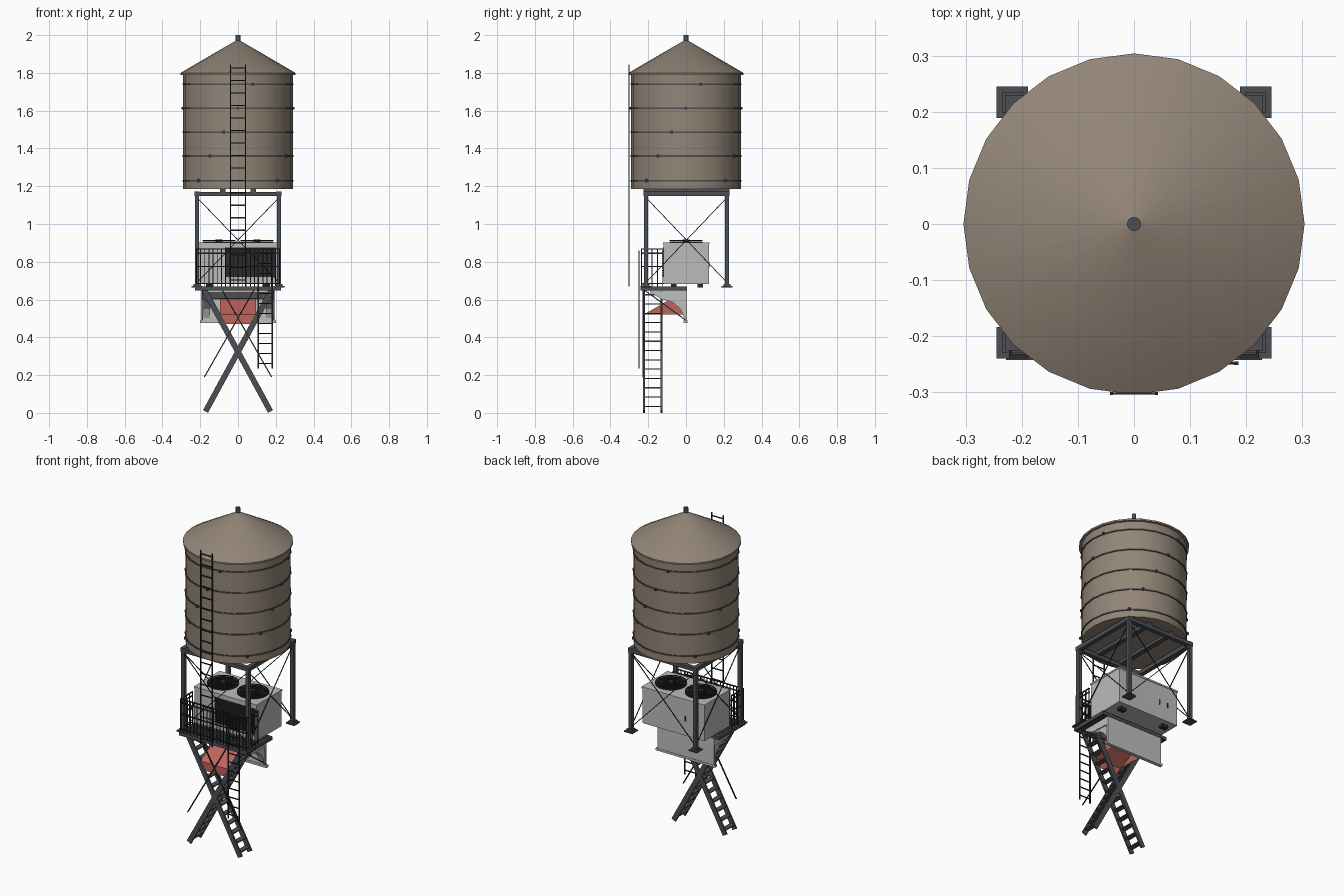
import bpy, bmesh, math
from mathutils import Vector, Matrix

if "Cube" in bpy.data.objects:
    bpy.data.objects.remove(bpy.data.objects["Cube"])


def material(name, r, g, b):
    m = bpy.data.materials.new(name)
    m.diffuse_color = (r, g, b, 1)
    m.use_nodes = True
    m.node_tree.nodes["Principled BSDF"].inputs["Base Color"].default_value = m.diffuse_color
    return m


WOOD = material("weathered_wood", 0.29, 0.235, 0.185)
METAL = material("dark_metal", 0.075, 0.078, 0.085)
IRON = material("black_iron", 0.025, 0.025, 0.028)
LIGHT = material("light_grey", 0.5, 0.5, 0.5)
STONE = material("pale_stone", 0.52, 0.53, 0.5)
RED = material("red_canvas", 0.52, 0.13, 0.11)


def finish(bm, name, mat, smooth=False):
    bmesh.ops.recalc_face_normals(bm, faces=bm.faces)
    me = bpy.data.meshes.new(name)
    bm.to_mesh(me)
    bm.free()
    me.materials.append(mat)
    if smooth:
        me.shade_smooth()
        me.set_sharp_from_angle(angle=math.radians(35))
    ob = bpy.data.objects.new(name, me)
    bpy.context.collection.objects.link(ob)
    return ob


def box(bm, x0, x1, y0, y1, z0, z1):
    m = Matrix.Translation(((x0 + x1) / 2, (y0 + y1) / 2, (z0 + z1) / 2))
    bmesh.ops.create_cube(bm, size=1, matrix=m @ Matrix.Diagonal((x1 - x0, y1 - y0, z1 - z0, 1)))


def beam(bm, p, q, w, h=None):
    p, q = Vector(p), Vector(q)
    d = q - p
    rot = d.to_track_quat('Z', 'Y').to_matrix().to_4x4()
    m = Matrix.Translation((p + q) / 2) @ rot @ Matrix.Diagonal((w, h or w, d.length, 1))
    bmesh.ops.create_cube(bm, size=1, matrix=m)


def cyl(bm, x, y, z0, z1, r0, r1=None, n=24):
    bmesh.ops.create_cone(bm, cap_ends=True, segments=n, radius1=r0, radius2=r0 if r1 is None else r1,
                          depth=z1 - z0, matrix=Matrix.Translation((x, y, (z0 + z1) / 2)))


def extrude_x(bm, profile, x0, x1):
    f = bm.faces.new([bm.verts.new((x0, y, z)) for y, z in profile])
    g = bmesh.ops.extrude_face_region(bm, geom=[f])["geom"]
    bmesh.ops.translate(bm, vec=(x1 - x0, 0, 0), verts=[v for v in g if isinstance(v, bmesh.types.BMVert)])


def ladder(name, x0, x1, y, z0, z1, step, t):
    bm = bmesh.new()
    for x in (x0, x1):
        box(bm, x - t, x + t, y - 0.003, y + 0.003, z0, z1)
    z = z0 + step * 0.5
    while z < z1:
        box(bm, x0, x1, y - 0.002, y + 0.002, z - 0.003, z + 0.003)
        z += step
    finish(bm, name, IRON)


# Tank, roof and finial
bm = bmesh.new()
cyl(bm, 0, 0, 1.185, 1.798, 0.29)
finish(bm, "tank_wall", WOOD, True)
bm = bmesh.new()
cyl(bm, 0, 0, 1.79, 1.80, 0.304)
cyl(bm, 0, 0, 1.80, 1.975, 0.304, 0.004)
finish(bm, "tank_roof", WOOD, True)
bm = bmesh.new()
cyl(bm, 0, 0, 1.96, 2.0, 0.0125, n=12)
finish(bm, "roof_finial", METAL, True)

# Hoops with tightening lugs
bm = bmesh.new()
for i, z in enumerate((1.23, 1.36, 1.487, 1.613, 1.74)):
    cyl(bm, 0, 0, z - 0.004, z + 0.004, 0.2945)
    for k in range(4):
        a = math.radians(45 + 90 * k + 15 * i)
        x, y = 0.294 * math.cos(a), 0.294 * math.sin(a)
        box(bm, x - 0.006, x + 0.006, y - 0.006, y + 0.006, z - 0.007, z + 0.007)
finish(bm, "tank_hoops", METAL)

# Support frame: posts, base plates, ring beams, joists
PX, YF, YB = 0.217, -0.212, 0.217
bm = bmesh.new()
for x in (-PX, PX):
    for y in (YF, YB):
        box(bm, x - 0.011, x + 0.011, y - 0.011, y + 0.011, 0.67, 1.15)
        box(bm, x - 0.028, x + 0.028, y - 0.028, y + 0.028, 0.665, 0.672)
        box(bm, x - 0.018, x + 0.018, y - 0.018, y + 0.018, 0.672, 0.682)
    box(bm, x - 0.013, x + 0.013, -0.225, 0.23, 1.147, 1.172)
for y in (YF, YB):
    box(bm, -0.23, 0.23, y - 0.013, y + 0.013, 1.147, 1.17)
for x in (-0.08, 0.08):
    box(bm, x - 0.015, x + 0.015, -0.225, 0.23, 1.165, 1.187)
finish(bm, "support_frame", METAL)

# Cross bracing on all four sides
bm = bmesh.new()
corners = [(-PX, YF), (PX, YF), (PX, YB), (-PX, YB)]
for a, b in zip(corners, corners[1:] + corners[:1]):
    beam(bm, (*a, 0.69), (*b, 1.14), 0.004)
    beam(bm, (*b, 0.69), (*a, 1.14), 0.004)
finish(bm, "brace_rods", IRON)

# Cooling unit
bm = bmesh.new()
box(bm, -0.208, 0.208, -0.12, 0.122, 0.682, 0.893)
box(bm, -0.211, 0.211, -0.123, 0.125, 0.893, 0.903)
finish(bm, "cooler_case", LIGHT)
bm = bmesh.new()
for x in (-0.15, 0.15):
    for y in (-0.08, 0.06):
        box(bm, x - 0.02, x + 0.02, y, y + 0.03, 0.665, 0.683)
for x in (-0.08, -0.14):
    box(bm, x - 0.004, x + 0.004, 0.12, 0.125, 0.77, 0.80)
box(bm, -0.07, 0.2, -0.122, -0.119, 0.72, 0.875)
for i in range(12):
    z = 0.727 + i * 0.0125
    box(bm, -0.068, 0.198, -0.128, -0.12, z, z + 0.005)
finish(bm, "cooler_feet_and_louvres", IRON)

# Fan guards: dark well, concentric rings, spokes, hub
bm = bmesh.new()
for x in (-0.1, 0.1):
    cyl(bm, x, 0, 0.902, 0.906, 0.088)
    cyl(bm, x, 0, 0.905, 0.919, 0.018, n=12)
    for r in (0.035, 0.052, 0.069, 0.086):
        pts = [Vector((x + r * math.cos(k * math.pi / 12), r * math.sin(k * math.pi / 12), 0.913)) for k in range(24)]
        for k in range(24):
            beam(bm, pts[k - 1], pts[k], 0.004)
    for k in range(4):
        a = k * math.pi / 4
        d = Vector((math.cos(a), math.sin(a), 0)) * 0.086
        c = Vector((x, 0, 0.911))
        beam(bm, c - d, c + d, 0.005)
finish(bm, "fan_guards", IRON)

# Balcony floor: frame and slats
bm = bmesh.new()
for x in (-0.222, 0.222):
    box(bm, x - 0.006, x + 0.006, -0.242, 0.005, 0.648, 0.668)
for y in (-0.236, 0.0):
    box(bm, -0.228, 0.228, y - 0.006, y + 0.006, 0.648, 0.668)
for i in range(11):
    y = -0.225 + i * 0.02
    box(bm, -0.22, 0.22, y, y + 0.013, 0.655, 0.665)
for x in (-0.19, 0.19):
    beam(bm, (x, -0.22, 0.65), (x, 0, 0.49), 0.006)
finish(bm, "balcony_floor", METAL)

# Balcony railing, front and both returns
bm = bmesh.new()
for z in (0.685, 0.775, 0.845, 0.868):
    box(bm, -0.222, 0.222, -0.238, -0.232, z - 0.003, z + 0.003)
    for x in (-0.22, 0.22):
        box(bm, x - 0.003, x + 0.003, -0.235, -0.12, z - 0.003, z + 0.003)
for i in range(21):
    x = -0.22 + i * 0.022
    box(bm, x - 0.002, x + 0.002, -0.237, -0.233, 0.665, 0.868)
for x in (-0.22, 0.22):
    for i in range(5):
        y = -0.235 + i * 0.028
        box(bm, x - 0.0025, x + 0.0025, y - 0.0025, y + 0.0025, 0.665, 0.868)
finish(bm, "balcony_railing", IRON)

# Wall panel, cornice and coved side brackets
bm = bmesh.new()
box(bm, -0.19, 0.19, -0.008, 0.004, 0.478, 0.65)
box(bm, -0.2, 0.2, -0.014, 0.007, 0.475, 0.488)
extrude_x(bm, [(0, 0.648), (-0.19, 0.648), (-0.19, 0.637), (-0.13, 0.605), (0, 0.6)], -0.19, 0.19)
cove = [(0, 0.645), (-0.18, 0.645), (-0.18, 0.633), (-0.13, 0.602), (-0.07, 0.585), (-0.03, 0.55), (0, 0.485)]
for x in (-0.165, 0.165):
    extrude_x(bm, cove, x - 0.018, x + 0.018)
finish(bm, "wall_cornice", STONE)

# Awning: sloped sheet with gusset sides and hanging valance
bm = bmesh.new()
L, R = [[bm.verts.new((x, y, z)) for y, z in ((-0.225, 0.47), (-0.225, 0.52), (-0.008, 0.645), (-0.008, 0.52))]
        for x in (-0.095, 0.095)]
for f in ((L[0], R[0], R[1], L[1]), (L[1], R[1], R[2], L[2]), L[1:], R[1:]):
    bm.faces.new(f)
finish(bm, "awning", RED)

# Two crossing stair flights with handrails
for s, name in ((1, "stair_up_right"), (-1, "stair_up_left")):
    bm = bmesh.new()
    for y in (-0.222, -0.13):
        beam(bm, (-0.172 * s, y, 0.0075), (0.178 * s, y, 0.65), 0.009, 0.03)
    for i in range(13):
        t = (i + 0.5) / 13
        x, z = (-0.172 + 0.35 * t) * s, 0.01 + 0.64 * t
        box(bm, x - 0.016, x + 0.016, -0.222, -0.13, z - 0.003, z + 0.003)
    finish(bm, name, METAL)
    bm = bmesh.new()
    beam(bm, (-0.178 * s, -0.228, 0.19), (0.09 * s, -0.228, 0.66), 0.006)
    finish(bm, name + "_handrail", IRON)

# Ladders
ladder("tank_ladder", -0.04, 0.04, -0.302, 0.67, 1.845, 0.066, 0.003)
ladder("drop_ladder", 0.108, 0.182, -0.248, 0.235, 0.86, 0.053, 0.004)
